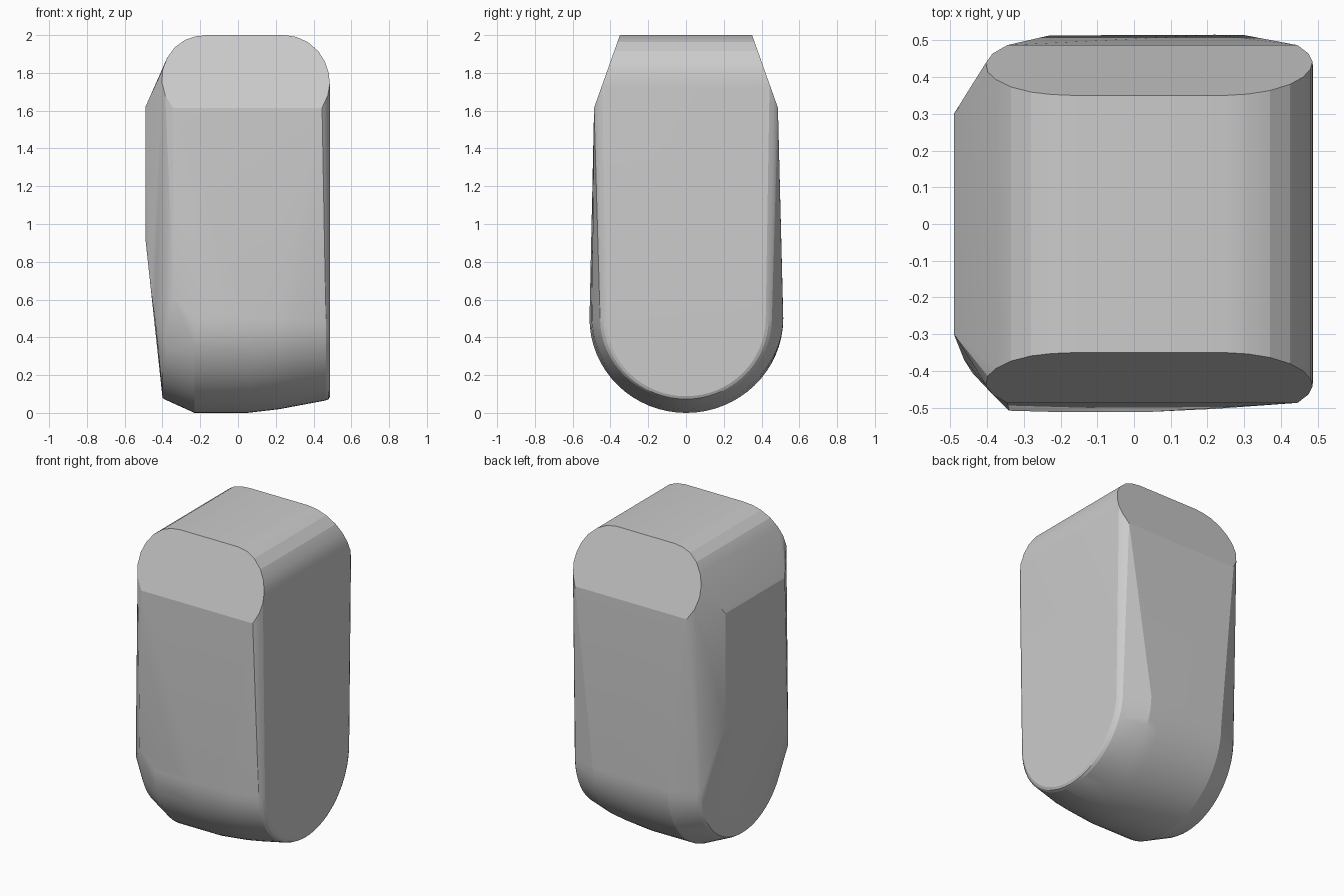
import bpy, bmesh, math

if "Cube" in bpy.data.objects:
    bpy.data.objects.remove(bpy.data.objects["Cube"])

points = []


def cut_y(z):
    """Depth of the slanted end cuts near the top."""
    return 0.35 + (2.0 - z) * 0.355


# rounded top profile, swept along y between the two slanted cuts
top_profile = [(-0.345, 1.615), (-0.385, 1.68), (-0.403, 1.75), (-0.398, 1.82),
               (-0.375, 1.88), (-0.335, 1.935), (-0.28, 1.975), (-0.225, 1.993),
               (-0.165, 2.0), (0.25, 2.0), (0.31, 1.99), (0.37, 1.963),
               (0.425, 1.915), (0.46, 1.86), (0.48, 1.8), (0.486, 1.74),
               (0.475, 1.68), (0.445, 1.615)]
for x, z in top_profile:
    for s in (-1, 1):
        points.append((x, s * cut_y(z), z))

# rounded bottom: half-ellipse ribs (x, front depth, back depth, lowest z)
ribs = [(-0.40, 0.42, 0.42, 0.08), (-0.385, 0.435, 0.435, 0.07),
        (-0.23, 0.511, 0.513, 0.0), (0.05, 0.511, 0.515, 0.0),
        (0.22, 0.503, 0.515, 0.02), (0.30, 0.497, 0.514, 0.035),
        (0.465, 0.455, 0.455, 0.066), (0.48, 0.438, 0.438, 0.073),
        (0.487, 0.422, 0.422, 0.088)]
STEPS = 32
for x, front, back, low in ribs:
    for i in range(STEPS + 1):
        a = math.pi * i / STEPS
        c = math.cos(a)
        y = c * (back if c > 0 else front)
        points.append((x, y, 0.5 - (0.5 - low) * math.sin(a)))

# right flat side runs up to the top profile
for s in (-1, 1):
    points.append((0.487, s * 0.422, 1.72))

# left bulge and its front shoulder
for s in (-1, 1):
    for z in (0.92, 1.62):
        points.append((-0.49, s * 0.3, z))
points += [(-0.462, -0.37, 0.66), (-0.44, -0.405, 0.5), (-0.34, -0.508, 0.62)]

# skin the ribs and profiles into one closed body
bm = bmesh.new()
for p in points:
    bm.verts.new(p)
bmesh.ops.remove_doubles(bm, verts=bm.verts, dist=0.0005)
bmesh.ops.convex_hull(bm, input=bm.verts)
loose = [v for v in bm.verts if not v.link_faces]
bmesh.ops.delete(bm, geom=loose, context='VERTS')
bmesh.ops.dissolve_limit(bm, angle_limit=math.radians(0.5),
                         verts=bm.verts, edges=bm.edges)
bmesh.ops.recalc_face_normals(bm, faces=bm.faces)

mesh = bpy.data.meshes.new("rounded_block")
bm.to_mesh(mesh)
bm.free()
body = bpy.data.objects.new("rounded_block", mesh)
bpy.context.collection.objects.link(body)

bpy.context.view_layer.objects.active = body
body.select_set(True)
bpy.ops.object.shade_smooth_by_angle(angle=math.radians(15))
